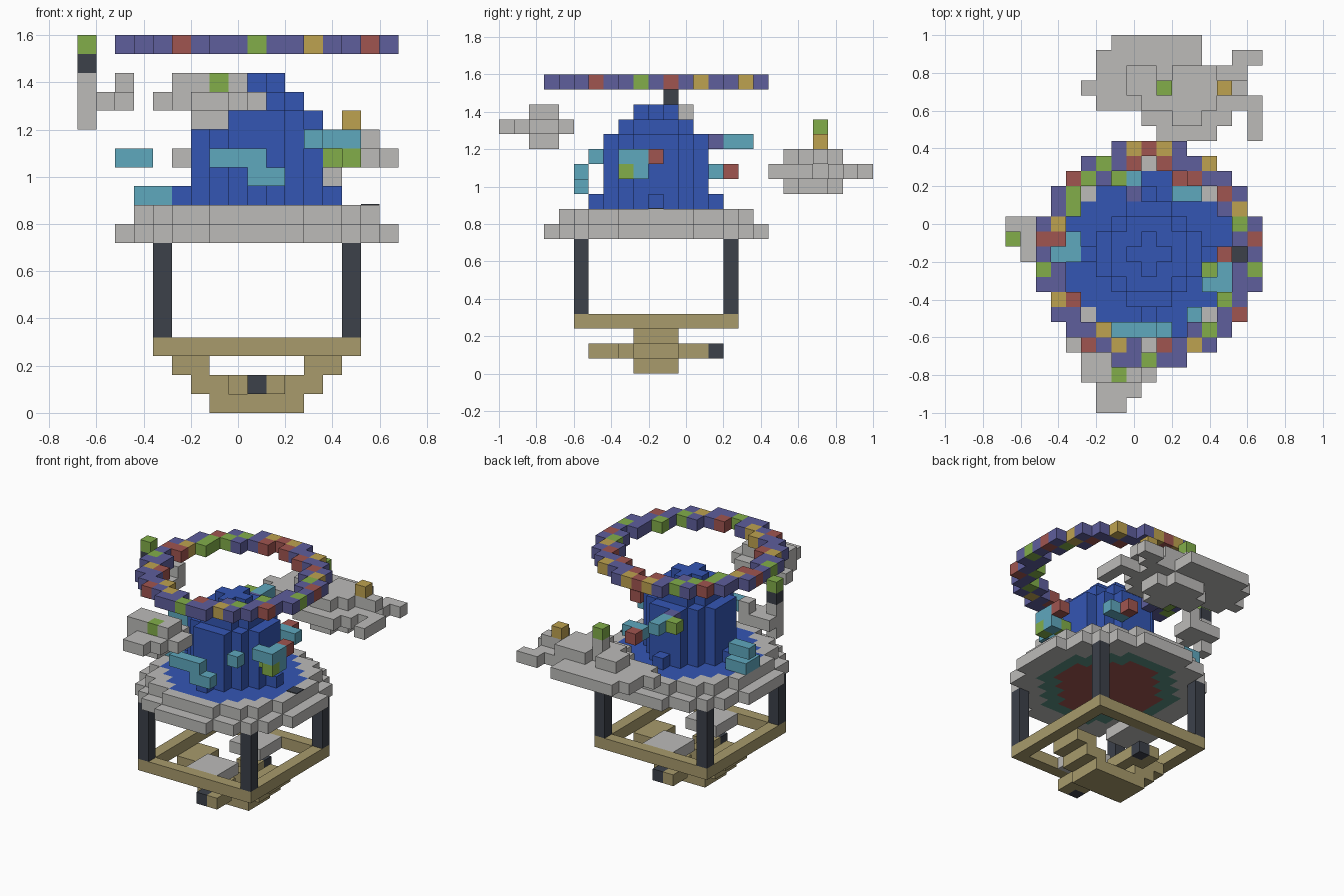
import bpy
import bmesh
from mathutils import Vector

if "Cube" in bpy.data.objects:
    bpy.data.objects.remove(bpy.data.objects["Cube"], do_unlink=True)

SIZE = 0.08                      # edge of one block
ORIGIN = Vector((0.08, -0.16, 0.04))
HEX = dict(grey="bcbbb9", blue="3456b4", cyan="5fa8be", green="82ae4a",
           red="a05550", yellow="bea250", purple="5e5e9c", dark="3c414a",
           tan="a89b6c", teal="5a9182")
NAMES = list(HEX)


def linear(c):
    return c / 12.92 if c < 0.04 else ((c + 0.055) / 1.055) ** 2.4


MATS = []
for label, code in HEX.items():
    mat = bpy.data.materials.new(label)
    mat.use_nodes = True
    rgb = [linear(b / 255) for b in bytes.fromhex(code)] + [1]
    mat.diffuse_color = rgb
    mat.node_tree.nodes["Principled BSDF"].inputs["Base Color"].default_value = rgb
    MATS.append(mat)


def box(u0, u1, v0, v1, k0, k1):
    return {(u, v, k) for u in range(u0, u1 + 1)
            for v in range(v0, v1 + 1) for k in range(k0, k1 + 1)}


def disc(limit, k, inner=0):
    return {c for c in box(-7, 7, -7, 7, k, k)
            if inner <= c[0] ** 2 + c[1] ** 2 <= limit}


def row(v, k, *spans):
    return {(u, v, k) for a, b in spans for u in range(a, b + 1)}


def spin(cells):
    """Add the half-turn copy about the centre axis."""
    return cells | {(-u, -v, k) for u, v, k in cells}


def paint(**groups):
    return {c: colour for colour, cells in groups.items() for c in cells}


def build(name, blocks):
    """One mesh of block faces, skipping faces shared by two blocks."""
    bm = bmesh.new()
    cache = {}

    def vert(p):
        key = tuple(round(2 * x) for x in p)
        if key not in cache:
            cache[key] = bm.verts.new(p * SIZE + ORIGIN)
        return cache[key]

    for cell, colour in blocks.items():
        c = Vector(cell)
        for axis in range(3):
            for sign in (-1, 1):
                n = Vector((0, 0, 0))
                n[axis] = sign
                if tuple(int(x) for x in c + n) in blocks:
                    continue
                a = Vector((0, 0, 0))
                a[(axis + 1) % 3] = 0.5
                b = n.cross(a)
                mid = c + n / 2
                face = bm.faces.new([vert(mid + d) for d in (a + b, b - a, -a - b, a - b)])
                face.normal_update()
                if face.normal.dot(n) < 0:
                    face.normal_flip()
                face.material_index = NAMES.index(colour)
    me = bpy.data.meshes.new(name)
    bm.to_mesh(me)
    bm.free()
    for m in MATS:
        me.materials.append(m)
    ob = bpy.data.objects.new(name, me)
    bpy.context.collection.objects.link(ob)
    return ob


# Hanging base: square frame, stepped hull and side arms
build("base_frame", paint(tan=box(-5, 5, -5, 5, 3, 3) - box(-4, 4, -4, 4, 3, 3)))
build("base_hull", paint(tan=box(-2, 2, -1, 1, 0, 0)
                         | spin(box(2, 3, -1, 1, 1, 1) | box(3, 4, -1, 1, 2, 2))))
build("base_arms", paint(tan=spin(box(0, 0, -3, -1, 1, 1) | {(1, -4, 1), (1, -3, 1)}),
                         dark=spin({(0, -4, 1)})))
build("base_plates", paint(grey=spin(box(-1, 1, -4, -2, 3, 3))))

# Four corner legs
for side, u in (("right", -5), ("left", 5)):
    for end, v in (("front", -5), ("back", 5)):
        build(f"{end}_{side}_leg", paint(dark=box(u, u, v, v, 4, 8)))

# Round platform with a ringed underside and an inlaid floor
build("platform", paint(grey=disc(55, 9) | disc(41, 10), teal=disc(29, 9),
                        red=disc(17, 9), blue=disc(29, 10)))
bpy.ops.mesh.primitive_cube_add(size=1, location=(0.56, -0.16, 0.882))
plate = bpy.context.object
plate.name = "platform_inlay"
plate.scale = (SIZE, SIZE, 0.006)
plate.data.materials.append(MATS[NAMES.index("dark")])

# Domed tower
dome = spin({(4, 0, 11), (0, 4, 11)})
for k in range(11, 16):
    dome |= disc(10, k)
build("dome", paint(blue=dome | disc(5, 16) | disc(1, 17)))

# Floating ring with coloured blocks
ring = disc(55, 19, 34) - spin({(6, 0, 19), (0, 6, 19)})
lights = paint(
    red={(0, 7), (1, 6), (-1, 6), (-5, 5), (3, 5), (5, 4), (-7, 1), (-6, 1), (7, 1),
         (-5, -3), (6, -4), (-4, -6), (1, -6)},
    green={(-3, 6), (-4, 5), (-5, 4), (-5, 3), (6, 2), (7, -1), (-7, -1), (5, -3),
           (4, -5), (0, -7)},
    yellow={(-1, 7), (1, 7), (4, 6), (6, 3), (-6, 2), (-6, -3), (-3, -5), (-2, -6), (3, -6)})
build("floating_ring", {c: lights.get(c[:2], "purple") for c in ring})

# Back cloud island
cloud = (row(14, 13, (-2, 3)) | row(13, 13, (-3, 3), (6, 7)) | row(12, 13, (-3, 6))
         | row(11, 13, (-4, 5)) | row(10, 13, (-3, 7)) | row(9, 13, (0, 5), (7, 7))
         | row(8, 13, (1, 4), (7, 7)))
cloud |= (row(12, 14, (-1, 0), (2, 4)) | row(11, 14, (-1, 6)) | row(10, 14, (0, 4))
          | row(9, 14, (2, 3)))
cloud |= box(0, 4, 10, 11, 12, 12) | row(9, 12, (2, 3)) | row(12, 12, (1, 3))
build("back_cloud", paint(grey=cloud | {(1, 11, 15)}, green={(1, 11, 16)},
                          yellow={(5, 11, 15)}))

# Front cloud island
puff = (row(-6, 16, (-5, -1)) | row(-7, 16, (-4, 0)) | row(-8, 16, (-4, 0))
        | row(-9, 16, (-3, -1)) | row(-10, 16, (-3, -2)))
puff |= box(-4, -1, -8, -7, 17, 17) | box(-3, -2, -8, -7, 15, 15)
build("front_cloud", {c: "green" if c == (-2, -8, 17) else "grey" for c in puff})

# Side islet with its beacon
islet = box(-9, -9, 1, 1, 15, 17) | box(-8, -8, 0, 2, 16, 16)
islet |= {(-9, 2, 16), (-7, 1, 16), (-7, 2, 16), (-7, 2, 17)}
build("side_islet", paint(grey=islet, dark={(-9, 1, 18)}, green={(-9, 1, 19)}))

# Small clusters drifting round the dome
build("front_cluster", paint(cyan=row(-5, 13, (-2, 0)) | row(-5, 12, (0, 1))
                             | {(-2, -5, 14), (3, -4, 14)} - {(-2, -5, 14)}))
build("left_cluster", paint(cyan=box(5, 5, -2, -1, 14, 14) | {(4, -2, 14), (5, -1, 13)},
                            green={(5, -2, 13), (4, -1, 13)}, red={(5, 0, 14)}))
build("right_cluster", paint(cyan=box(-6, -5, 0, 1, 11, 11)
                             | {(-6, 2, 13), (-7, 2, 13)}))
build("back_cluster", paint(cyan={(2, 4, 13), (3, 4, 13), (-1, 5, 15), (-1, 6, 15)},
                            red={(2, 5, 13)}, purple={(-1, 4, 15)}, green={(-2, 5, 15)}))
